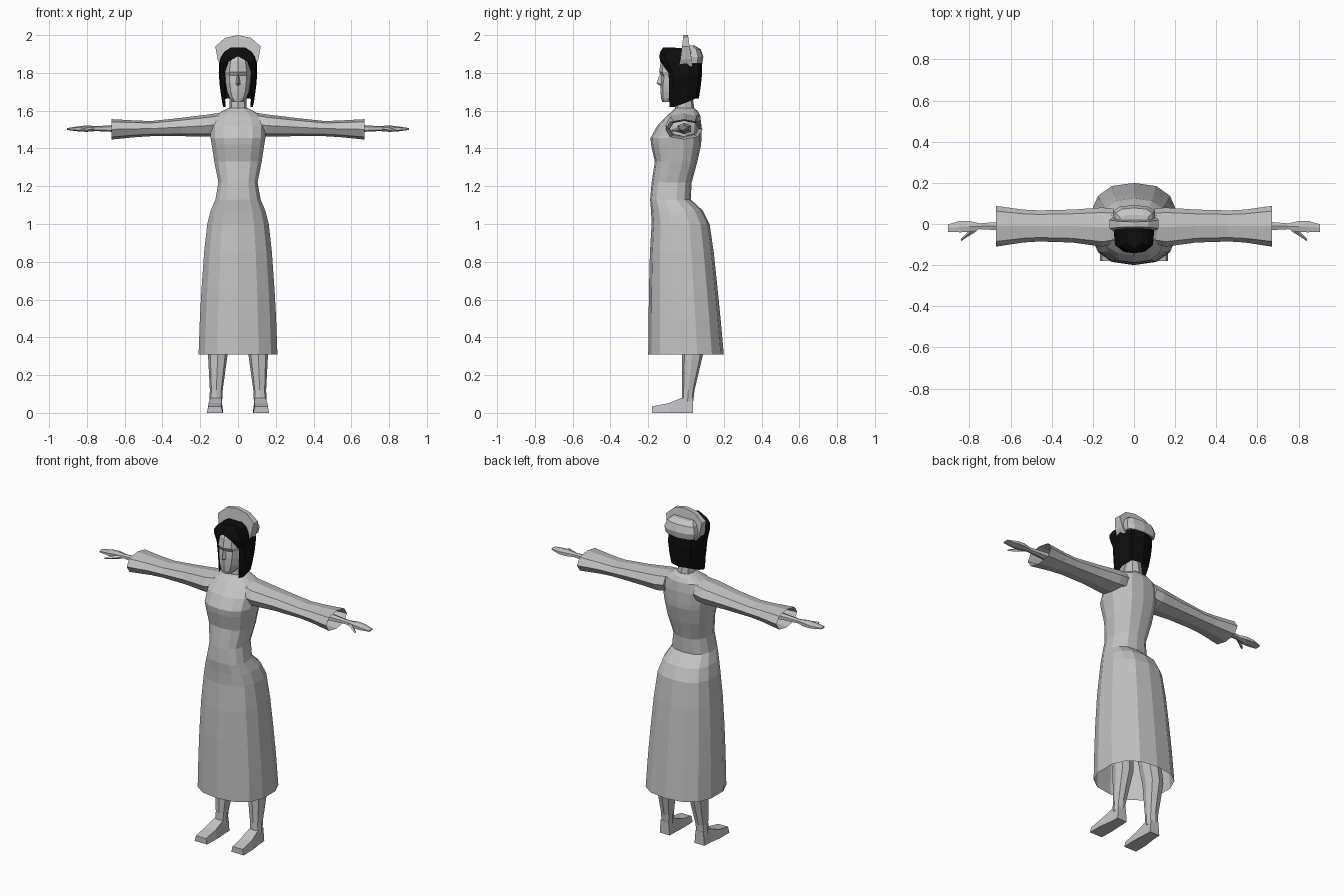
import bpy, bmesh, math
from mathutils import Vector


def material(name, v):
    m = bpy.data.materials.new(name)
    m.diffuse_color = (v, v, v, 1)
    return m


GREY = material("light grey", 0.55)
BLACK = material("black", 0.004)


def make(name, rings, mat, closed=True, caps=(True, True)):
    """Skin a list of point rings, optionally capping the ends."""
    bm = bmesh.new()
    vs = [[bm.verts.new(p) for p in r] for r in rings]
    n = len(vs[0])
    for a, b in zip(vs, vs[1:]):
        for i in range(n if closed else n - 1):
            j = (i + 1) % n
            bm.faces.new((a[i], a[j], b[j], b[i]))
    if caps[0]:
        bm.faces.new(vs[0])
    if caps[1]:
        bm.faces.new(vs[-1])
    bmesh.ops.remove_doubles(bm, verts=bm.verts, dist=0.0005)
    bmesh.ops.recalc_face_normals(bm, faces=bm.faces)
    me = bpy.data.meshes.new(name)
    bm.to_mesh(me)
    bm.free()
    me.materials.append(mat)
    ob = bpy.data.objects.new(name, me)
    bpy.context.collection.objects.link(ob)
    return ob


def oval(n, u0, u1, v0, v1, e=0.8):
    """Rounded-box outline spanning u0..u1 and v0..v1."""
    out = []
    for i in range(n):
        t = math.tau * i / n + math.pi / 2
        c, s = math.cos(t), math.sin(t)
        c = math.copysign(abs(c) ** e, c) if abs(c) > 1e-6 else 0
        s = math.copysign(abs(s) ** e, s) if abs(s) > 1e-6 else 0
        out.append(((u0 + u1) / 2 + c * (u1 - u0) / 2,
                    (v0 + v1) / 2 + s * (v1 - v0) / 2))
    return out


def level(n, z, hw, y0, y1, cx=0.0, e=0.8):
    return [Vector((x, y, z)) for x, y in oval(n, cx - hw, cx + hw, y0, y1, e)]


def slice_x(n, s, x, y0, y1, z0, z1, e=0.85):
    return [Vector((s * x, y, z)) for y, z in oval(n, y0, y1, z0, z1, e)]


# Skirt, open at the hem
make("skirt", [level(14, *r) for r in (
    (0.31, 0.213, -0.20, 0.20), (0.50, 0.206, -0.198, 0.183),
    (0.66, 0.197, -0.196, 0.167), (0.85, 0.183, -0.191, 0.147),
    (1.00, 0.166, -0.182, 0.125), (1.07, 0.148, -0.185, 0.09),
    (1.13, 0.122, -0.19, 0.025))], GREY, caps=(False, False))

# Bodice up to the collar
make("bodice", [level(14, *r) for r in (
    (1.13, 0.122, -0.19, 0.025), (1.22, 0.106, -0.182, 0.03),
    (1.33, 0.128, -0.165, 0.06), (1.42, 0.142, -0.185, 0.08),
    (1.455, 0.148, -0.188, 0.082), (1.52, 0.15, -0.152, 0.082),
    (1.575, 0.128, -0.10, 0.075), (1.60, 0.08, -0.07, 0.06),
    (1.615, 0.048, -0.055, 0.042))], GREY, caps=(False, True))

make("neck", [level(8, 1.60, 0.047, -0.058, 0.045),
              level(8, 1.72, 0.042, -0.055, 0.03)], GREY)

# Head with a recessed eye band
make("head", [level(10, *r, 0, 0.85) for r in (
    (1.645, 0.028, -0.125, -0.05), (1.665, 0.045, -0.132, -0.02),
    (1.70, 0.060, -0.135, 0.02), (1.745, 0.068, -0.135, 0.04),
    (1.785, 0.071, -0.130, 0.05), (1.805, 0.072, -0.142, 0.05),
    (1.86, 0.062, -0.134, 0.05), (1.89, 0.045, -0.12, 0.04))], GREY)

# Nose wedge
make("nose", [[(0, -0.136, 1.80), (0.004, -0.125, 1.80), (-0.004, -0.125, 1.80)],
              [(0, -0.156, 1.745), (0.014, -0.128, 1.74), (-0.014, -0.128, 1.74)],
              [(0, -0.132, 1.728), (0.008, -0.125, 1.73), (-0.008, -0.125, 1.73)]], GREY)


# Hair, a shell open around the face and closing into a fringe above it
def hair_row(zf, zb, xi, yf, hw, ys, yb):
    half = [(xi, yf, zf), (hw * 0.93, ys, zf), (hw, 0.0, (zf + zb) / 2),
            (hw * 0.72, yb * 0.78, zb), (0, yb, zb)]
    return half + [(-x, y, z) for x, y, z in half[-2::-1]]


make("hair", [hair_row(*r) for r in (
    (1.62, 1.665, 0.066, -0.088, 0.084, -0.06, 0.068),
    (1.72, 1.73, 0.071, -0.09, 0.096, -0.065, 0.078),
    (1.80, 1.80, 0.071, -0.092, 0.102, -0.07, 0.086),
    (1.86, 1.86, 0.05, -0.136, 0.099, -0.10, 0.084),
    (1.888, 1.885, 0, -0.142, 0.09, -0.11, 0.078),
    (1.915, 1.91, 0, -0.135, 0.072, -0.105, 0.062),
    (1.935, 1.925, 0, -0.12, 0.04, -0.09, 0.03))],
    BLACK, closed=False, caps=(False, True))

# Upright cap band, thinner towards the top
outline = [(0.092, 1.835), (0.108, 1.87), (0.12, 1.94), (0.07, 1.985), (0, 2.0)]
outline += [(-x, z) for x, z in outline[-2::-1]]
make("cap_band", [
    [(x, -0.035 + (z - 1.835) * 0.13, z) for x, z in outline],
    [(x, 0.035 - (z - 1.835) * 0.15, z) for x, z in outline]], GREY)

# Soft cap crown behind the band
make("cap_crown", [level(10, *r) for r in (
    (1.85, 0.098, 0.0, 0.086), (1.885, 0.105, 0.0, 0.092),
    (1.925, 0.092, 0.0, 0.078), (1.945, 0.07, 0.0, 0.045))], GREY)

for side, s in (("left", 1), ("right", -1)):
    # Sleeve, open and flared at the cuff
    make(side + "_sleeve", [slice_x(8, s, *r) for r in (
        (0.10, -0.10, 0.075, 1.47, 1.588), (0.155, -0.11, 0.08, 1.462, 1.58),
        (0.30, -0.09, 0.07, 1.465, 1.562), (0.46, -0.085, 0.066, 1.465, 1.545),
        (0.54, -0.09, 0.07, 1.46, 1.548), (0.67, -0.11, 0.088, 1.447, 1.555))],
        GREY, caps=(True, False))

    # Forearm, palm and joined fingers
    make(side + "_hand", [slice_x(6, s, *r) for r in (
        (0.46, -0.05, 0.03, 1.475, 1.535), (0.67, -0.032, 0.012, 1.488, 1.523),
        (0.75, -0.027, 0.005, 1.492, 1.518), (0.80, -0.042, 0.018, 1.488, 1.522),
        (0.845, -0.044, 0.019, 1.49, 1.517), (0.905, -0.04, 0.0, 1.498, 1.508))], GREY)

    # Thumb
    make(side + "_thumb", [slice_x(4, s, *r) for r in (
        (0.765, -0.035, -0.01, 1.492, 1.515), (0.805, -0.06, -0.035, 1.488, 1.508),
        (0.84, -0.083, -0.07, 1.49, 1.50))], GREY)

    # Leg
    make(side + "_leg", [level(8, z, hw, y0, y1, s * cx) for z, hw, y0, y1, cx in (
        (0.06, 0.034, -0.022, 0.038, 0.118), (0.12, 0.034, -0.02, 0.045, 0.115),
        (0.31, 0.052, -0.022, 0.09, 0.107), (0.48, 0.06, -0.05, 0.07, 0.10),
        (1.00, 0.075, -0.10, 0.06, 0.08))], GREY)

    # Foot: heel, instep and toe sections
    make(side + "_foot", [
        [(s * (cx - w), y, 0.005), (s * (cx + w), y, 0.005),
         (s * (cx + w * 0.8), y, h), (s * (cx - w * 0.8), y, h)]
        for y, cx, w, h in ((0.038, 0.117, 0.033, 0.08), (-0.022, 0.118, 0.036, 0.08),
                            (-0.09, 0.121, 0.043, 0.052), (-0.18, 0.123, 0.042, 0.034))], GREY)

# Settle on the ground
for ob in bpy.data.objects:
    if ob.name.endswith("_foot"):
        for v in ob.data.vertices:
            if v.co.z < 0.01:
                v.co.z = 0.0
